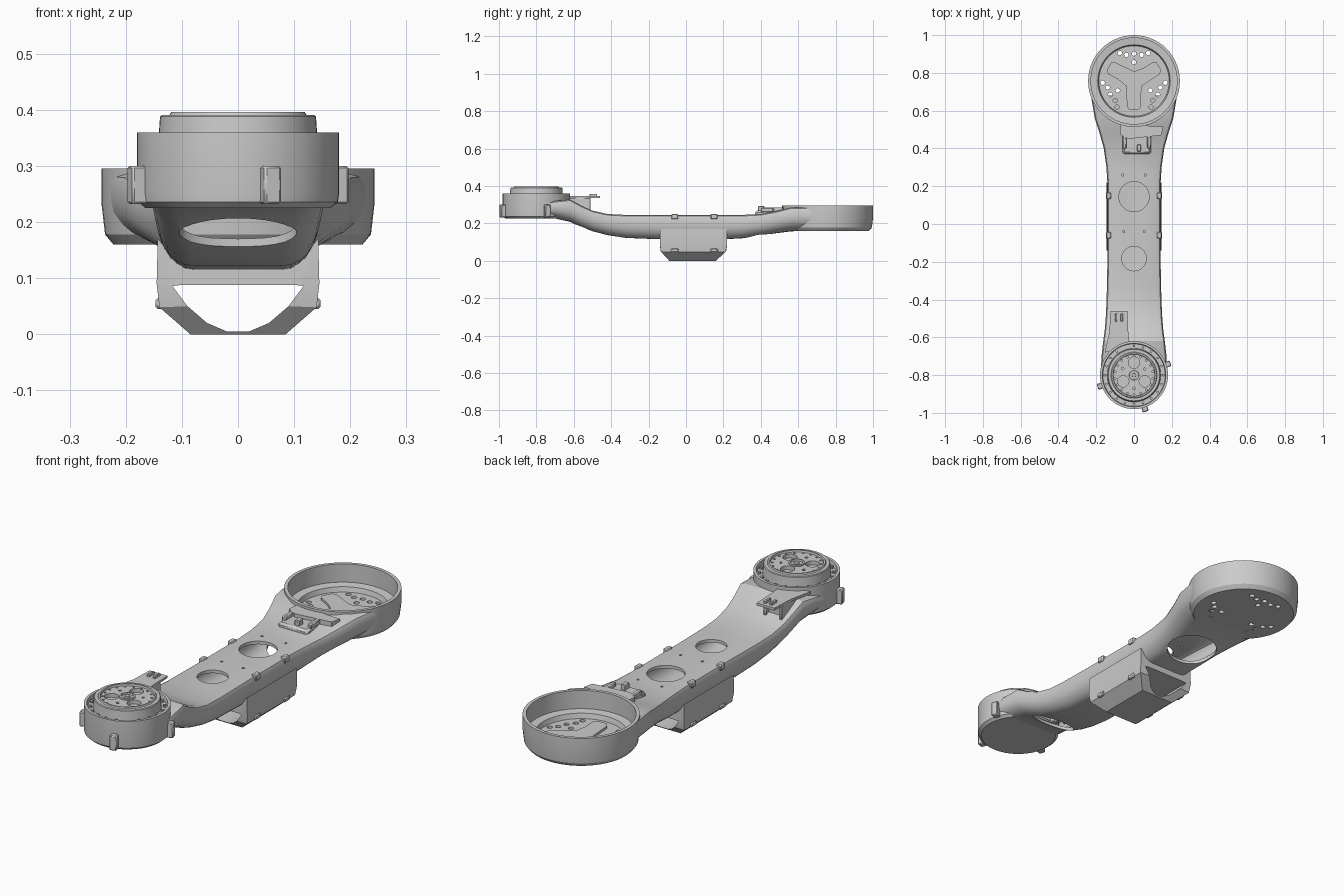
import bpy, bmesh
from math import sin, cos, pi, radians
from mathutils import Matrix, Vector

if "Cube" in bpy.data.objects:
    bpy.data.objects.remove(bpy.data.objects["Cube"])


def finish(name, bm):
    bmesh.ops.recalc_face_normals(bm, faces=bm.faces)
    me = bpy.data.meshes.new(name)
    bm.to_mesh(me)
    bm.free()
    ob = bpy.data.objects.new(name, me)
    bpy.context.collection.objects.link(ob)
    return ob


def shell(name, outer, inner):
    """Closed-section tube with wall thickness, open at both ends."""
    bm = bmesh.new()
    o, i = [[[bm.verts.new(p) for p in r] for r in rings] for rings in (outer, inner)]
    n = len(o[0])
    for rings in (o, i):
        for a, b in zip(rings, rings[1:]):
            for k in range(n):
                bm.faces.new((a[k], a[(k + 1) % n], b[(k + 1) % n], b[k]))
    for e in (0, -1):
        for k in range(n):
            bm.faces.new((o[e][k], o[e][(k + 1) % n], i[e][(k + 1) % n], i[e][k]))
    return finish(name, bm)


def lathe(name, prof, cy, n=56):
    """Revolve an (r, z) profile that starts and ends on the axis."""
    bm = bmesh.new()
    vs = [bm.verts.new((r, 0, z)) for r, z in prof]
    es = [bm.edges.new(p) for p in zip(vs, vs[1:])]
    bmesh.ops.spin(bm, geom=vs + es, cent=(0, 0, 0), axis=(0, 0, 1),
                   angle=2 * pi, steps=n, use_merge=True)
    bmesh.ops.remove_doubles(bm, verts=bm.verts, dist=1e-5)
    bmesh.ops.translate(bm, verts=bm.verts, vec=(0, cy, 0))
    return finish(name, bm)


def pins(name, items, n=16):
    """Cylinders (x, y, rx, ry, z0, z1) joined in one mesh."""
    bm = bmesh.new()
    for x, y, rx, ry, z0, z1 in items:
        m = Matrix.Translation((x, y, (z0 + z1) / 2)) @ Matrix.Diagonal((rx, ry, z1 - z0, 1))
        bmesh.ops.create_cone(bm, cap_ends=True, segments=n, radius1=1, radius2=1,
                              depth=1, matrix=m)
    return finish(name, bm)


def prism(name, pts, z0, z1):
    bm = bmesh.new()
    f = bm.faces.new([bm.verts.new((x, y, z0)) for x, y in pts])
    top = bmesh.ops.extrude_face_region(bm, geom=[f])["geom"]
    bmesh.ops.translate(bm, verts=[v for v in top if isinstance(v, bmesh.types.BMVert)],
                        vec=(0, 0, z1 - z0))
    return finish(name, bm)


def box(name, x0, x1, y0, y1, z0, z1, bevel=0.004):
    ob = prism(name, [(x0, y0), (x1, y0), (x1, y1), (x0, y1)], z0, z1)
    if bevel:
        m = ob.modifiers.new("bevel", "BEVEL")
        m.width, m.segments = bevel, 1
    return ob


def cut(ob, cutter):
    m = ob.modifiers.new("cut", "BOOLEAN")
    m.operation, m.solver, m.object = "DIFFERENCE", "EXACT", cutter
    bpy.context.view_layer.objects.active = ob
    bpy.ops.object.modifier_apply(modifier=m.name)
    bpy.data.objects.remove(cutter)


def mirrored(half):
    """Complete a left-right symmetric outline given its right half."""
    return half + [(-x, z) for x, z in reversed(half)]


CUP_Y, HUB_Y = 0.757, -0.80

# hollow beam: rounded underside, flat top
stations = [(-.80, .176, .232, .30), (-.70, .172, .226, .32), (-.62, .163, .208, .328),
            (-.56, .155, .18, .295), (-.50, .15, .158, .268), (-.42, .146, .137, .25),
            (-.32, .143, .122, .245), (-.14, .14, .115, .245), (.2, .14, .115, .245),
            (.3, .146, .12, .245), (.4, .16, .135, .25), (.48, .182, .147, .265),
            (.56, .208, .157, .285), (.68, .228, .163, .287)]


def section(y, w, zb, zt):
    h = zt - zb
    half = [(w - .02, zt), (w - .006, zt - .006), (w, zt - .02)]
    for k in range(7):
        a = k / 6 * pi / 2
        half.append((w * (.55 + .45 * cos(a)), zb + .6 * h * (1 - sin(a))))
    return [(x, y, z) for x, z in mirrored(half)]


T = .014
beam = shell("beam", [section(*s) for s in stations],
             [section(y, w - T, b + T, t - T) for y, w, b, t in stations])
cut(beam, pins("cutter", [(0, .145, .08, .08, .2, .3), (0, -.183, .065, .065, .2, .3)], 32))
cut(beam, pins("cutter", [(0, -.555, .105, .062, 0, .225), (0, .40, .115, .1, 0, .195)], 28))
cut(beam, pins("cutter", [(0, CUP_Y, .23, .23, .18, .4)], 56))
cut(beam, pins("cutter", [(x, y, .006, .006, .2, .3)
                          for x, y in ((-.055, -.04), (.055, -.04), (-.06, .26), (.06, .26))], 8))

# saddle under the beam with a tunnel along y
outer = mirrored([(.1, .122), (.143, .17), (.145, .09), (.14, .048), (.085, 0), (.03, 0)])
inner = mirrored([(.06, .088), (.1, .088), (.117, .086), (.09, .05), (.055, .02), (.02, .005)])


def end_y(z, side):
    t = max(0, 1 - z / .055)
    return -.14 + .05 * t if side < 0 else .22 - .06 * t


shell("saddle", [[(x, end_y(z, s), z) for x, z in outer] for s in (-1, 1)],
      [[(x, end_y(z, s), z) for x, z in inner] for s in (-1, 1)])
for s in (-1, 1):
    for y in (-.06, .15):
        box("saddle_boss", s * .132, s * .147, y - .02, y + .02, .045, .065)
        box("edge_clip", s * .122, s * .146, y - .018, y + .018, .222, .25)

# large open cup with perforated floor
cup = lathe("cup", [(0, .16), (.222, .16), (.237, .178), (.243, .23), (.243, .295), (.228, .295),
                    (.228, .212), (.192, .208), (.186, .186), (0, .186)], CUP_Y)
cluster = [(0, .145), (-.04, .138), (.04, .138), (-.075, .148), (.075, .148), (0, .10)]
holes = []
for k in range(3):
    r = Matrix.Rotation(radians(120 * k), 2)
    for p in cluster:
        x, y = r @ Vector(p)
        holes.append((x, y + CUP_Y, .012, .012, .1, .25))
cut(cup, pins("cutter", holes, 12))
tri = []
for a in (270, 30, 150):
    for rad, d in ((.14, -15), (.155, -9), (.155, 9), (.14, 15), (.085, 24), (.05, 60)):
        t = radians(a + d)
        tri.append((rad * cos(t), CUP_Y + rad * sin(t)))
prism("three_arm_pad", tri, .18, .197)

# joint hub at the front end
hub = lathe("joint_hub", [(0, .225), (.165, .225), (.178, .236), (.18, .25), (.18, .36), (.168, .36),
                          (.165, .342), (.142, .342), (.139, .388), (.136, .391), (.122, .391),
                          (.119, .396), (.112, .396), (.11, .388), (0, .388)], HUB_Y)


def ring(n, rad, r, z0, z1, start=90):
    return [(rad * cos(radians(start) + 2 * pi * k / n),
             HUB_Y + rad * sin(radians(start) + 2 * pi * k / n), r, r, z0, z1) for k in range(n)]


cut(hub, pins("cutter", ring(3, .066, .03, .37, .42) + ring(18, .102, .005, .38, .42), 20))
cut(hub, pins("cutter", ring(9, .066, .006, .38, .42, 30)[:2] + ring(3, .07, .007, .38, .42, 30)
              [1:], 10))
pins("hub_bolts", ring(20, .154, .007, .335, .352), 8)
lathe("hub_core", [(0, .38), (.034, .38), (.034, .394), (.026, .395), (.024, .385), (.012, .385),
                   (.01, .394), (0, .394)], HUB_Y, 24)

# clamp lugs around the hub
for a in (18, 108, 198, 288):
    lug = box("hub_lug", .165, .203, -.016, .016, .232, .30)
    lug.rotation_euler.z = radians(a)
    lug.location.y = HUB_Y

# connector bracket behind the hub
prism("front_bracket_base", [(-.155, -.68), (-.02, -.66), (-.03, -.58), (-.035, -.46),
                             (-.125, -.46), (-.13, -.57)], .335, .346)
for x in (-.127, -.047):
    box("front_bracket_side", x, x + .014, -.63, -.51, .25, .338)
box("front_bracket_block", -.115, -.045, -.60, -.53, .26, .34)
for x, y in ((-.095, -.495), (-.065, -.495)):
    box("front_bracket_post", x - .006, x + .006, y - .02, y + .02, .34, .358, .002)

# connector bracket before the cup
box("rear_bracket_base", -.06, .09, .37, .475, .235, .268, .01)
prism("rear_bracket_wing", [(-.075, .475), (-.03, .45), (.145, .47), (.155, .515), (-.07, .53)],
      .25, .284)
box("rear_bracket_post", .015, .038, .385, .42, .26, .292, .003)
for x in (-.06, .07):
    box("rear_bracket_ear", x, x + .02, .40, .47, .26, .284)

# crisp edges with smooth curved walls
bpy.ops.object.select_all(action="DESELECT")
for ob in bpy.context.scene.objects:
    ob.select_set(True)
    bpy.context.view_layer.objects.active = ob
bpy.ops.object.shade_smooth_by_angle(angle=radians(28))
